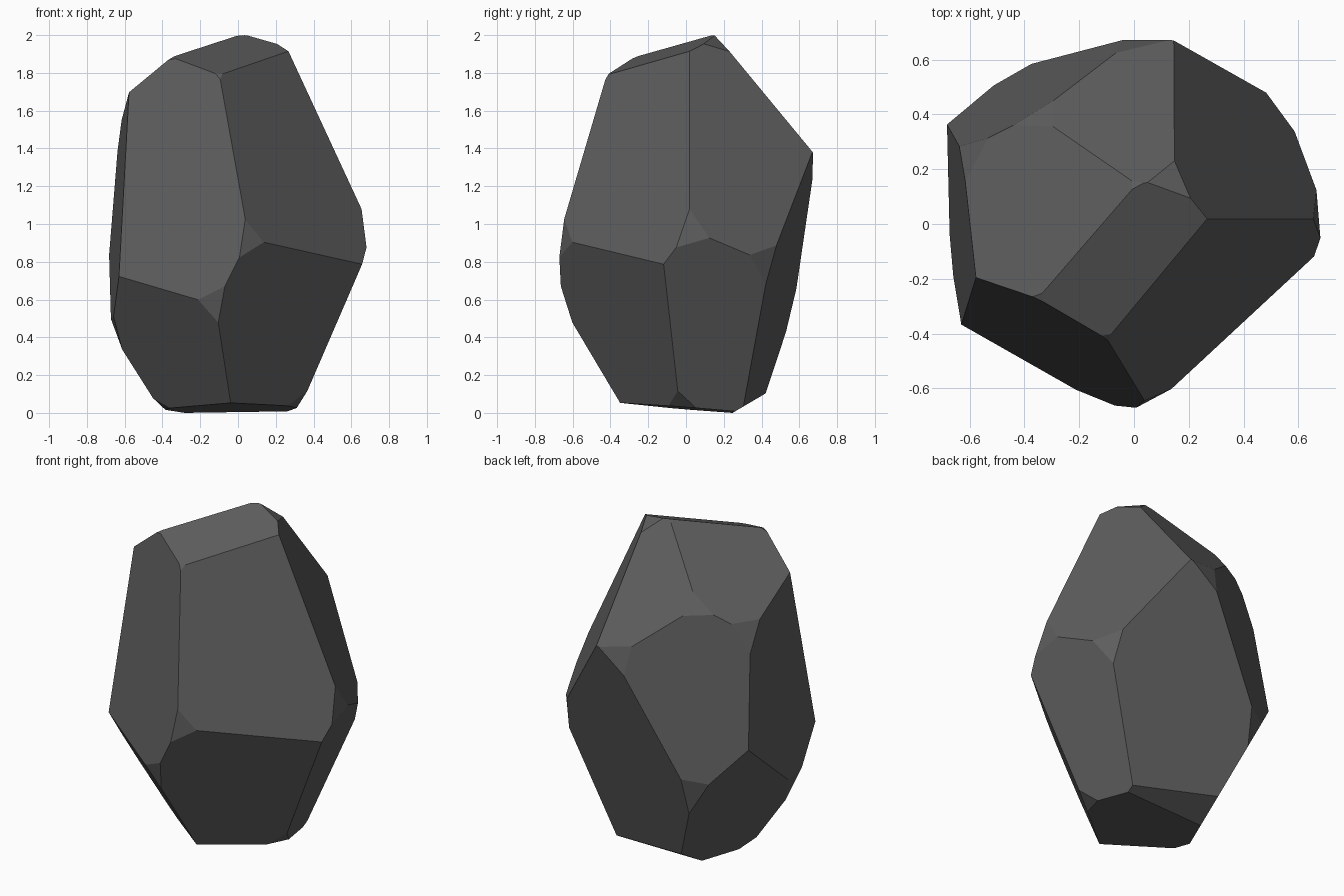
import bpy, bmesh
from mathutils import Vector, Matrix

if "Cube" in bpy.data.objects:
    bpy.data.objects.remove(bpy.data.objects["Cube"])

# Main facets of the rock: outward normal (unnormalised) and offset, n.p = d
facets = {
    "front_left":  ((-.508, -1, .204), .835),
    "front_right": ((1, -.965, .4635), 1.137),
    "top_front":   ((.139, -.4026, 1), 1.946),
    "top_left":    ((-.713, .335, 1), 2.045),
    "top_back":    ((-.11, 1.21, 1), 2.178),
    "right_back":  ((1, .567, .4635), 1.166),
    "left":        ((-1, -.0823, .0692), .7105),
    "back_left":   ((-.605, 1, .1935), .938),
    "back":        ((.191, 1, -.2546), .345),
    "low_left":    ((-1, .4295, -.5386), .387),
    "low_front_l": ((-.779, -1, -.715), .340),
    "low_front_r": ((.824, -1, -.4676), .291),
    "low_right":   ((1, .2, -.41), .310),
    "low_back":    ((0, .588, -1), .143),
    "base":        ((.0175, -.082, -1), -.027),
}

# Chipped corners: the three facets that meet, and the chip length along the edges
chips = [
    ("front_left", "front_right", "low_front_r", .11),
    ("front_left", "low_front_l", "low_front_r", .11),
    ("front_right", "right_back", "low_right", .12),
    ("right_back", "low_right", "back", .12),
    ("top_back", "top_left", "back_left", .10),
    ("left", "top_left", "back_left", .12),
    ("top_back", "back_left", "back", .12),
    ("back_left", "back", "low_left", .13),
    ("top_back", "right_back", "top_front", .10),
    ("left", "low_front_l", "low_left", .11),
    ("base", "low_left", "low_front_l", .07),
    ("low_front_r", "base", "low_right", .09),
    ("top_back", "top_left", "top_front", .025),
    ("front_left", "front_right", "top_front", .025),
    ("front_left", "top_left", "top_front", .025),
]


def cut(bm, point, normal):
    """Slice off everything outside the plane and cap the opening."""
    bmesh.ops.bisect_plane(bm, geom=bm.verts[:] + bm.edges[:] + bm.faces[:], dist=1e-5,
                           plane_co=point, plane_no=normal, clear_outer=True)
    bmesh.ops.holes_fill(bm, edges=[e for e in bm.edges if e.is_boundary], sides=0)


def corner_chip(names, size):
    """Plane through three points set back from the corner along its edges."""
    n = [Vector(facets[k][0]) for k in names]
    corner = Matrix(n).inverted() @ Vector([facets[k][1] for k in names])
    pts = []
    for i in range(3):
        d = n[i].cross(n[(i + 1) % 3]).normalized()
        if d.dot(n[(i + 2) % 3]) > 0:
            d.negate()
        pts.append(corner + d * size)
    normal = (pts[1] - pts[0]).cross(pts[2] - pts[0]).normalized()
    if normal.dot(corner - pts[0]) < 0:
        normal.negate()
    return pts[0], normal


# Rock: carve a block with the facets, then chip the corners
bm = bmesh.new()
bmesh.ops.create_cube(bm, size=6)
for n, d in facets.values():
    n = Vector(n)
    cut(bm, n * (d / n.length_squared), n.normalized())
for *names, size in chips:
    cut(bm, *corner_chip(names, size))
bmesh.ops.recalc_face_normals(bm, faces=bm.faces[:])

# Rest it on the ground
low = min(v.co.z for v in bm.verts)
bmesh.ops.translate(bm, verts=bm.verts[:], vec=(0, 0, -low))

mesh = bpy.data.meshes.new("rock")
bm.to_mesh(mesh)
bm.free()

# Dark stone colour
stone = bpy.data.materials.new("dark_stone")
stone.diffuse_color = (.11, .11, .11, 1)
stone.use_nodes = True
stone.node_tree.nodes["Principled BSDF"].inputs["Base Color"].default_value = stone.diffuse_color
mesh.materials.append(stone)
bpy.context.collection.objects.link(bpy.data.objects.new("rock", mesh))
